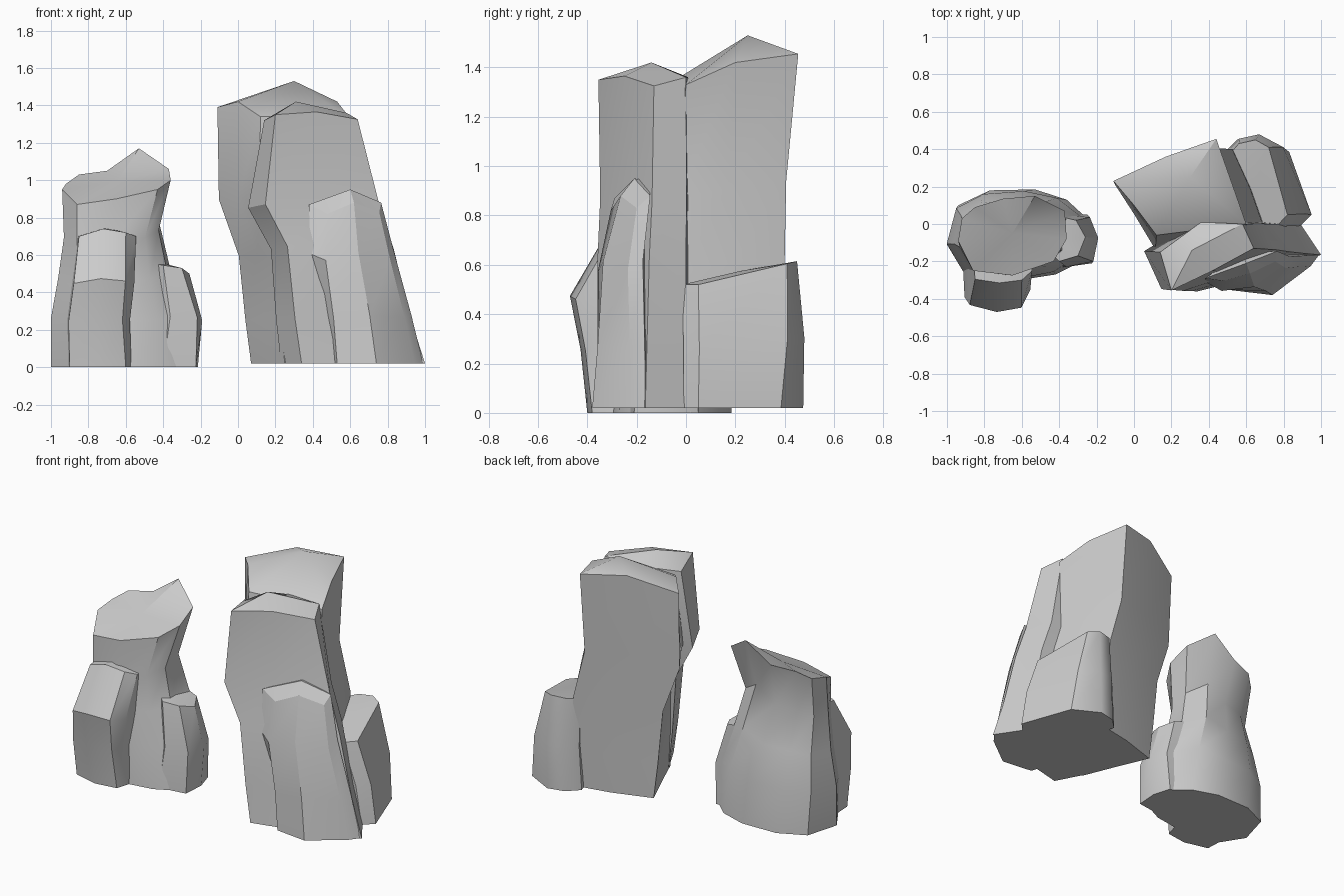
import bpy, bmesh
from mathutils import Vector
from math import radians


def rock(name, base, top, mids, peak, z0=0.0, angle=32):
    """Column lofted from base outline (x, y) to top outline (x, y, z).
    mids: (blend, dx, dy, sx, sy) rings; peak: raised point of the cap."""
    b = [Vector((x, y, z0)) for x, y in base]
    t = [Vector(p) for p in top]
    rings = [b]
    for f, dx, dy, sx, sy in mids:
        ring = [p.lerp(q, f) for p, q in zip(b, t)]
        c = sum(ring, Vector()) / len(ring)
        rings.append([Vector((c.x + (p.x - c.x) * sx + dx,
                              c.y + (p.y - c.y) * sy + dy, p.z)) for p in ring])
    rings.append(t)
    bm = bmesh.new()
    vs = [[bm.verts.new(p) for p in r] for r in rings]
    n = len(base)
    for lo, hi in zip(vs, vs[1:]):
        for i in range(n):
            j = (i + 1) % n
            bm.faces.new((lo[i], lo[j], hi[j], hi[i]))
    bm.faces.new(vs[0][::-1])
    apex = bm.verts.new(peak)
    for i in range(n):
        bm.faces.new((vs[-1][i], vs[-1][(i + 1) % n], apex))
    bmesh.ops.recalc_face_normals(bm, faces=bm.faces)
    me = bpy.data.meshes.new(name)
    bm.to_mesh(me)
    bm.free()
    ob = bpy.data.objects.new(name, me)
    bpy.context.collection.objects.link(ob)
    bpy.ops.object.select_all(action='DESELECT')
    ob.select_set(True)
    bpy.context.view_layer.objects.active = ob
    bpy.ops.object.shade_smooth_by_angle(angle=radians(angle))
    return ob


# Right group: tall back column
rock("tall_back_column",
     [(.07, .23), (.16, .02), (.25, -.2), (.74, -.02), (.67, .18), (.57, .36), (.32, .31)],
     [(-.11, .23, 1.39), (0, .1, 1.42), (.12, -.06, 1.34), (.6, 0, 1.33),
      (.53, .2, 1.42), (.44, .455, 1.455), (.17, .36, 1.48)],
     [(.17, 0, 0, 1, 1), (.42, .01, 0, 1, 1), (.64, -.05, -.02, 1.02, 1.02)],
     (.3, .25, 1.53), .02)

# Right group: tall front column
rock("tall_front_column",
     [(.34, -.36), (.66, -.28), (1.0, -.165), (.89, 0), (.5, .05), (.23, -.15)],
     [(.2, -.355, 1.35), (.42, -.25, 1.365), (.64, -.13, 1.325), (.58, 0, 1.36),
      (.36, .01, 1.36), (.14, -.15, 1.32)],
     [(.18, -.01, 0, 1, 1), (.47, -.005, 0, 1.02, 1), (.64, -.065, .005, 1.18, .98)],
     (.31, -.14, 1.42), .02)

# Right group: low front column
rock("low_front_column",
     [(.5, -.25), (.53, -.355), (.74, -.38), (.945, -.225), (.99, -.165), (.75, -.08)],
     [(.38, -.29, .87), (.48, -.305, .82), (.62, -.265, .88), (.755, -.2, .83),
      (.765, -.145, .88), (.58, -.15, .94)],
     [(.3, 0, -.01, 1.02, 1.02), (.69, -.015, -.03, 1.08, 1.08)],
     (.6, -.21, .95), .02, 24)

# Right group: low back column
rock("low_back_column",
     [(.6, .0), (.89, -.01), (.95, .05), (.83, .385), (.66, .475), (.55, .45), (.48, .38)],
     [(.58, .0, .52), (.76, -.015, .52), (.82, .05, .52), (.72, .41, .605),
      (.65, .45, .615), (.56, .43, .61), (.5, .36, .6)],
     [(.48, .015, .01, 1.05, 1.03)],
     (.65, .22, .575), .02, 42)

# Left group: main waisted boulder
rock("main_boulder",
     [(-1, -.11), (-.9, -.27), (-.68, -.31), (-.42, -.27), (-.28, -.2),
      (-.24, .02), (-.36, .13), (-.53, .185), (-.77, .18), (-.94, .1)],
     [(-.94, -.09, .95), (-.86, -.25, .87), (-.65, -.275, .9), (-.43, -.2, .95),
      (-.36, -.08, 1.0), (-.37, .07, 1.06), (-.53, .15, 1.17), (-.7, .135, 1.05),
      (-.85, .09, 1.03), (-.92, .03, .98)],
     [(.27, -.01, 0, 1.02, 1.02), (.5, -.025, -.01, .9, .92), (.73, -.03, -.04, .82, .78)],
     (-.65, -.05, .99))

# Left group: front slab leaning back onto the boulder
rock("front_slab",
     [(-.91, -.15), (-.9, -.36), (-.74, -.4), (-.6, -.38), (-.57, -.28), (-.58, -.12)],
     [(-.86, -.15, .7), (-.85, -.295, .7), (-.72, -.315, .74), (-.6, -.3, .72),
      (-.545, -.25, .7), (-.55, -.12, .7)],
     [(.35, -.02, -.045, 1.02, 1.12), (.64, -.005, -.09, 1.03, 1.38)],
     (-.71, -.2, .745))

# Left group: low side stone
rock("side_stone",
     [(-.5, -.15), (-.4, -.235), (-.225, -.21), (-.215, -.07), (-.25, .05), (-.5, .06)],
     [(-.48, -.12, .56), (-.4, -.2, .545), (-.3, -.17, .53), (-.26, -.07, .5),
      (-.31, .02, .52), (-.48, .06, .56)],
     [(.5, .04, -.005, 1.05, 1.05)],
     (-.38, -.09, .55))
